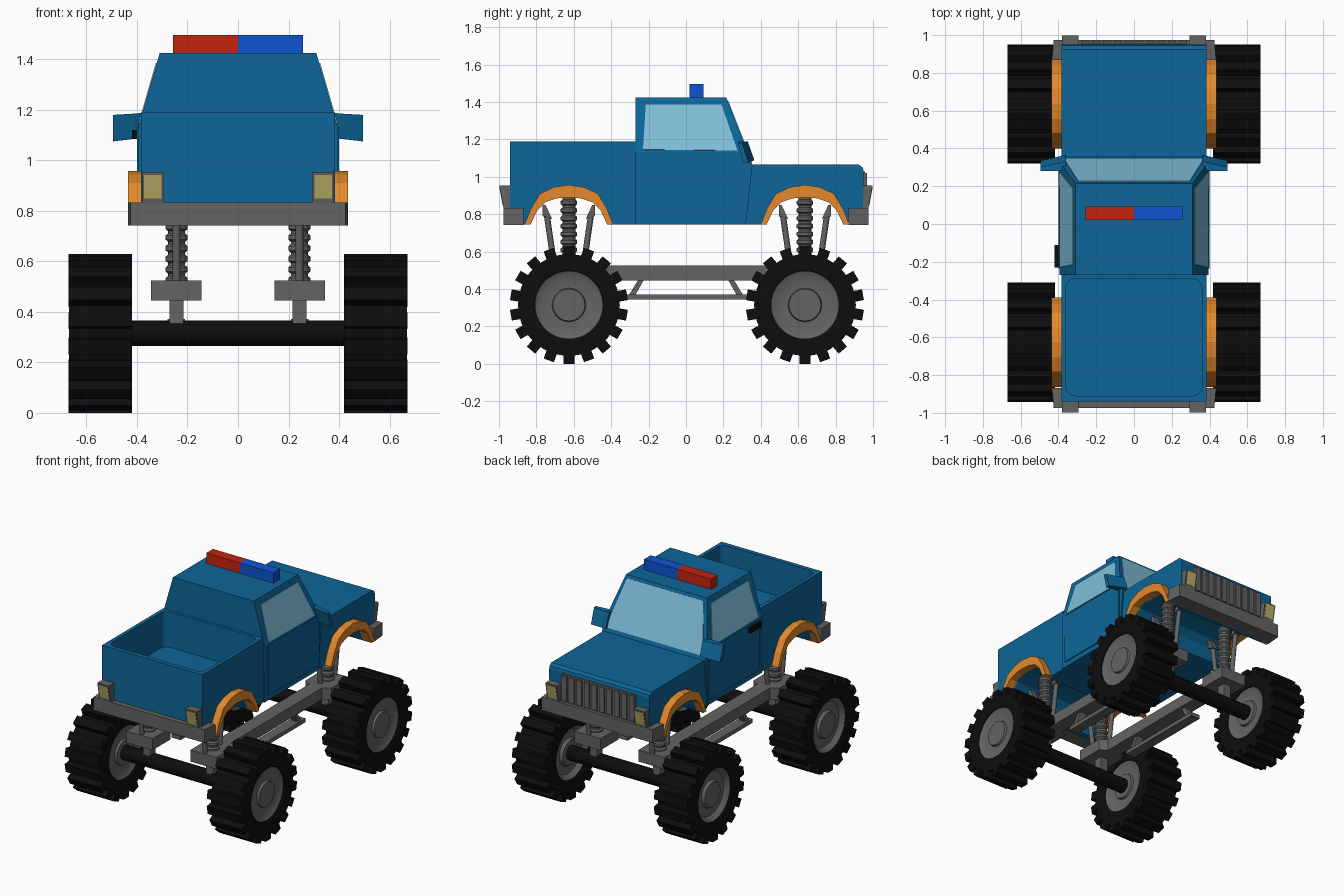
import bpy, bmesh, math
from mathutils import Vector, Matrix

if "Cube" in bpy.data.objects:
    bpy.data.objects.remove(bpy.data.objects["Cube"])


def material(name, rgb):
    m = bpy.data.materials.new(name)
    m.diffuse_color = (*rgb, 1)
    m.use_nodes = True
    m.node_tree.nodes["Principled BSDF"].inputs["Base Color"].default_value = m.diffuse_color
    return m


BLUE = material("body blue", (0.004, 0.133, 0.319))
ORANGE = material("arch orange", (0.775, 0.254, 0.026))
GREY = material("metal grey", (0.125, 0.125, 0.125))
BLACK = material("rubber black", (0.004, 0.004, 0.004))
GLASS = material("window glass", (0.21, 0.52, 0.69))
LAMP = material("lamp yellow", (0.49, 0.43, 0.14))
RED = material("beacon red", (0.55, 0.017, 0.005))
COBALT = material("beacon blue", (0.004, 0.09, 0.65))


def finish(name, bm, mat, smooth=False):
    bmesh.ops.recalc_face_normals(bm, faces=bm.faces)
    me = bpy.data.meshes.new(name)
    bm.to_mesh(me)
    bm.free()
    me.materials.append(mat)
    ob = bpy.data.objects.new(name, me)
    bpy.context.collection.objects.link(ob)
    if smooth:
        bpy.ops.object.select_all(action='DESELECT')
        ob.select_set(True)
        bpy.context.view_layer.objects.active = ob
        bpy.ops.object.shade_smooth_by_angle(angle=math.radians(35))
    return ob


def loft(name, rings, mat):
    """Closed skin through rings of equal length, capped at both ends."""
    bm = bmesh.new()
    vs = [[bm.verts.new(p) for p in ring] for ring in rings]
    n = len(vs[0])
    for a, b in zip(vs, vs[1:]):
        for i in range(n):
            bm.faces.new((a[i], a[(i + 1) % n], b[(i + 1) % n], b[i]))
    bm.faces.new(vs[0])
    bm.faces.new(vs[-1])
    return finish(name, bm, mat)


def prism_x(name, pts, x0, x1, mat):
    return loft(name, [[(x, y, z) for y, z in pts] for x in (x0, x1)], mat)


def prism_z(name, pts, z0, z1, mat):
    return loft(name, [[(x, y, z) for x, y in pts] for z in (z0, z1)], mat)


def box(name, x0, x1, y0, y1, z0, z1, mat):
    return prism_z(name, [(x0, y0), (x1, y0), (x1, y1), (x0, y1)], z0, z1, mat)


def plate(name, pts, out, mat, t=0.004):
    """Thin plate pushed outwards from a surface."""
    out = Vector(out).normalized()
    pts = [Vector(p) for p in pts]
    return loft(name, [[p - out * t for p in pts], [p + out * t for p in pts]], mat)


def lathe_into(bm, prof, axis, centre, sides):
    """Revolve (offset along axis, radius) pairs about the x or z axis."""
    rings = []
    for d, r in prof:
        ring = []
        for i in range(sides):
            c, s = r * math.cos(2 * math.pi * i / sides), r * math.sin(2 * math.pi * i / sides)
            ring.append(bm.verts.new(Vector(centre) + Vector((d, c, s) if axis == 'x' else (c, s, d))))
        rings.append(ring)
    for a, b in zip(rings, rings[1:] + rings[:1]):
        for i in range(sides):
            bm.faces.new((a[i], a[(i + 1) % sides], b[(i + 1) % sides], b[i]))
    bmesh.ops.remove_doubles(bm, verts=bm.verts, dist=1e-5)


def lathe(name, prof, axis, centre, sides, mat, smooth=True):
    bm = bmesh.new()
    lathe_into(bm, prof, axis, centre, sides)
    return finish(name, bm, mat, smooth)


def strut(name, a, b, r, mat):
    a, b = Vector(a), Vector(b)
    bm = bmesh.new()
    bmesh.ops.create_cone(bm, cap_ends=True, segments=12, radius1=r, radius2=r, depth=(b - a).length,
                          matrix=Matrix.Translation((a + b) / 2) @ (b - a).to_track_quat('Z', 'Y').to_matrix().to_4x4())
    return finish(name, bm, mat, True)


AXLES = (-0.626, 0.636)
half_in = [(-0.205, 0.745), (-0.17, 0.82), (-0.125, 0.865), (-0.065, 0.885)]
half_out = [(-0.237, 0.745), (-0.203, 0.83), (-0.155, 0.91), (-0.08, 0.945)]


def arch(half, top, cy):
    pts = half + [(0, top)] + [(-y, z) for y, z in reversed(half)]
    return [(y + cy, z) for y, z in pts]


# Lower body, bed and bonnet as one side profile with arch cut-outs
profile = [(-0.94, 0.745)] + arch(half_in, 0.89, AXLES[0]) + arch(half_in, 0.89, AXLES[1]) + [
    (0.945, 0.745), (0.95, 1.03), (0.945, 1.05), (0.925, 1.065), (-0.2, 1.065),
    (-0.268, 1.065), (-0.268, 1.19), (-0.94, 1.19)]
body = prism_x("truck_body", profile, -0.385, 0.385, BLUE)

# Hollow bed with rounded inner corners
hole = []
for cx, cy, a0 in ((0.31, -0.34, 0), (-0.31, -0.34, 90), (-0.31, -0.86, 180), (0.31, -0.86, 270)):
    for k in range(5):
        a = math.radians(a0 + k * 22.5)
        hole.append((cx + 0.05 * math.cos(a), cy + 0.05 * math.sin(a)))
cutter = prism_z("bed_cutter", hole, 0.945, 1.4, BLUE)
cutter.hide_render = True
mod = body.modifiers.new("bed", 'BOOLEAN')
mod.operation, mod.object, mod.solver = 'DIFFERENCE', cutter, 'EXACT'
bpy.context.view_layer.objects.active = body
bpy.ops.object.modifier_apply(modifier="bed")
bpy.data.objects.remove(cutter)

# Cab narrowing to the roof
loft("cab", [[(-w, -0.27, z), (w, -0.27, z), (w, y, z), (-w, y, z)] for z, w, y in
             ((0.745, 0.393, 0.32), (1.065, 0.395, 0.355), (1.13, 0.395, 0.33), (1.425, 0.31, 0.215))], BLUE)


def cab_x(z):
    return 0.395 - (z - 1.13) * 0.288


def cab_y(z):
    return 0.33 - (z - 1.13) * 0.39


# Windscreen
plate("windscreen", [(s * (min(cab_x(z), 0.395) - 0.022), cab_y(z), z)
                     for s, z in ((-1, 1.09), (1, 1.09), (1, 1.405), (-1, 1.405))], (0, 1, 0.39), GLASS)

for s, side in ((-1, "left"), (1, "right")):
    # Doors, side windows and mirrors
    prism_x(side + "_door", [(-0.235, 0.78), (0.32, 0.78), (0.32, 1.13), (-0.235, 1.13)],
            s * 0.39, s * 0.4, BLUE)
    plate(side + "_window", [(s * cab_x(z), y, z) for y, z in
                             ((-0.23, 1.145), (0.275, 1.14), (0.19, 1.385), (-0.215, 1.385))], (s, 0, 0.288), GLASS)
    loft(side + "_mirror", [[(s * x, y0, z0), (s * x, y1, z0), (s * x, y1 - 0.035, z1), (s * x, y0 - 0.025, z1)]
                            for x, y0, y1, z0, z1 in ((0.36, 0.315, 0.365, 1.09, 1.19),
                                                      (0.41, 0.305, 0.355, 1.085, 1.185),
                                                      (0.495, 0.305, 0.335, 1.075, 1.18))], BLUE)
    # Roof light bar half
    box(side + "_beacon", 0, s * 0.257, 0.02, 0.093, 1.42, 1.497, RED if s < 0 else COBALT)
    # Chassis rail with broad ends and lower truss
    rail = [(-0.1, -0.73), (0.1, -0.73), (0.1, -0.53), (0.05, -0.5), (0.05, 0.5), (0.1, 0.53),
            (0.1, 0.73), (-0.1, 0.73), (-0.1, 0.53), (-0.05, 0.5), (-0.05, -0.5), (-0.1, -0.53)]
    prism_z(side + "_chassis_rail", [(s * 0.245 + x, y) for x, y in rail], 0.445, 0.525, GREY)
    box(side + "_truss_bar", s * 0.21, s * 0.28, -0.33, 0.34, 0.345, 0.372, GREY)
    for e in (-1, 1):
        prism_x(side + "_truss_brace", [(e * 0.225, 0.45), (e * 0.255, 0.45), (e * 0.31, 0.36), (e * 0.275, 0.36)],
                s * 0.22, s * 0.27, GREY)

box("door_handle", -0.42, -0.395, -0.23, -0.11, 1.085, 1.12, BLACK)

# Grille with vertical slats
box("grille_back", -0.28, 0.28, 0.94, 0.957, 0.835, 1.03, GREY)
for i in range(10):
    x = -0.26 + i * 0.52 / 9
    box("grille_slat", x - 0.02, x + 0.02, 0.95, 0.968, 0.845, 1.02, GREY)

for e, end in ((-1, "rear"), (1, "front")):
    # Bumpers with lamp housings
    prism_z(end + "_bumper", [(-0.435, e * 0.868), (-0.425, e * 0.975), (0.425, e * 0.975), (0.435, e * 0.868)],
            0.742, 0.833, GREY)
    for s in (-1, 1):
        prism_x(end + "_lamp_housing", [(e * 0.93, 0.83), (e * 0.975, 0.83), (e * 0.998, 0.953), (e * 0.93, 0.953)],
                s * 0.293, s * 0.381, GREY)
        plate(end + "_lamp", [(s * x, e * (0.975 + (z - 0.83) * 0.187), z) for x, z in
                              ((0.302, 0.85), (0.372, 0.85), (0.372, 0.942), (0.302, 0.942))],
              (0, e, -0.187), LAMP, 0.002)

for cy, end in zip(AXLES, ("rear", "front")):
    strut(end + "_axle", (-0.46, cy, 0.315), (0.46, cy, 0.315), 0.05, BLACK)
    outer, inner = arch(half_out, 0.957, cy), arch(half_in, 0.89, cy)
    for s in (-1, 1):
        # Orange wheel arch
        prism_x(end + "_wheel_arch", outer + inner[::-1], s * 0.37, s * 0.436, ORANGE)
        # Tyre with chunky lugs
        c = (s * 0.545, cy, 0.315)
        bm = bmesh.new()
        lathe_into(bm, [(-0.12, 0.18), (-0.125, 0.19), (-0.125, 0.272), (0.125, 0.272), (0.125, 0.19), (0.12, 0.18)],
                   'x', c, 36)
        for i in range(18):
            turn = Matrix.Translation(c) @ Matrix.Rotation(2 * math.pi * i / 18, 4, 'X')
            bmesh.ops.create_cube(bm, size=1, matrix=turn @ Matrix.Translation((0, 0, 0.287))
                                  @ Matrix.Diagonal((0.252, 0.058, 0.056, 1)))
        finish(end + "_tyre", bm, BLACK)
        # Rim with raised hub cap
        lathe(end + "_rim", [(-0.105, 0), (-0.105, 0.085), (-0.085, 0.095), (-0.085, 0.15), (-0.115, 0.182),
                             (0.115, 0.182), (0.1, 0.155), (0.1, 0.09), (0.115, 0.085), (0.115, 0)],
              'x', c, 32, GREY)
        # Ribbed spring and its post
        spring = [(0.5, 0), (0.5, 0.034)]
        for k in range(9):
            z = 0.51 + k * 0.042
            spring += [(z, 0.034), (z + 0.008, 0.044), (z + 0.024, 0.044), (z + 0.032, 0.034)]
        spring = spring[:1] + spring[2:] + [(0.9, 0.034), (0.9, 0)]
        lathe(end + "_spring", spring, 'z', (s * 0.243, cy, 0), 16, GREY, False)
        box(end + "_spring_post", s * 0.215, s * 0.271, cy - 0.03, cy + 0.03, 0.33, 0.46, GREY)
        # Slanted shock absorbers with top brackets
        for k in (-1, 1):
            strut(end + "_shock", (s * 0.243, cy + k * 0.075, 0.5), (s * 0.243, cy + k * 0.117, 0.79), 0.016, GREY)
            prism_x(end + "_shock_bracket", [(cy + k * 0.09, 0.775), (cy + k * 0.14, 0.79),
                                             (cy + k * 0.14, 0.85), (cy + k * 0.125, 0.85)],
                    s * 0.22, s * 0.266, GREY)
